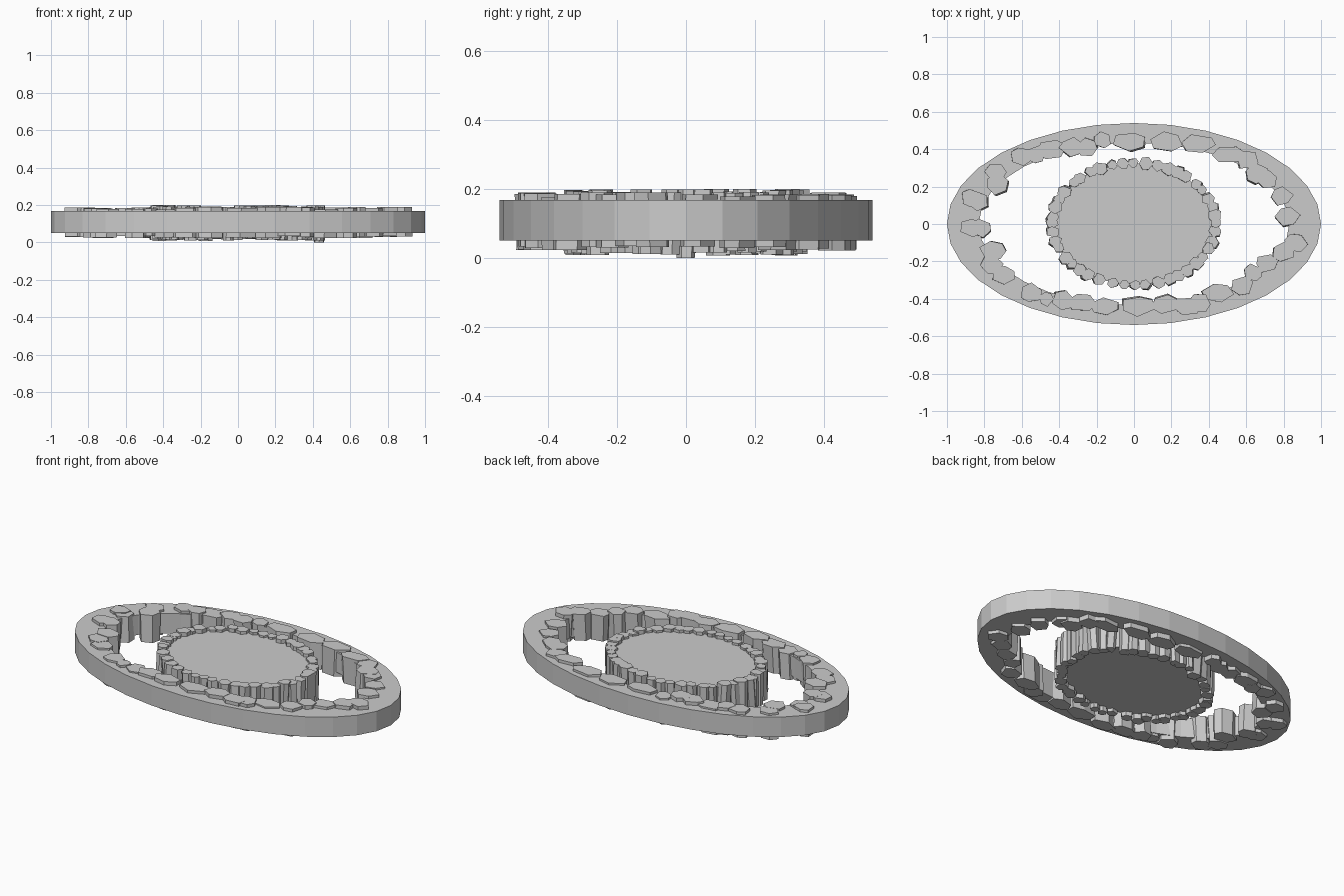
import bpy, bmesh, math, random

if "Cube" in bpy.data.objects:
    bpy.data.objects.remove(bpy.data.objects["Cube"])

random.seed(7)
SEG = 32


def make_object(name, bm):
    bmesh.ops.recalc_face_normals(bm, faces=bm.faces[:])
    mesh = bpy.data.meshes.new(name)
    bm.to_mesh(mesh)
    bm.free()
    obj = bpy.data.objects.new(name, mesh)
    bpy.context.collection.objects.link(obj)
    return obj


def ellipse(bm, rx, ry, z, n=SEG):
    return [bm.verts.new((rx * math.cos(2 * math.pi * i / n),
                          ry * math.sin(2 * math.pi * i / n), z)) for i in range(n)]


def bridge(bm, a, b):
    for i in range(len(a)):
        j = (i + 1) % len(a)
        bm.faces.new((a[i], a[j], b[j], b[i]))


def add_stone(bm, x, y, rx, ry, z0, z1):
    # irregular six-sided column with a slight lean
    phase = random.uniform(0, math.pi / 3)
    dx, dy = random.uniform(-.01, .01), random.uniform(-.008, .008)
    low, high = [], []
    for i in range(6):
        a = phase + i * math.pi / 3 + random.uniform(-.2, .2)
        k = random.uniform(.9, 1.1)
        px, py = rx * k * math.cos(a), ry * k * math.sin(a)
        low.append(bm.verts.new((x + px * .97 + dx, y + py * .97 + dy, z0)))
        high.append(bm.verts.new((x + px, y + py, z1)))
    bridge(bm, low, high)
    bm.faces.new(low[::-1])
    bm.faces.new(high)


# Outer elliptical band
bm = bmesh.new()
loops = [ellipse(bm, 1, .54, .05), ellipse(bm, 1, .54, .168),
         ellipse(bm, .83, .435, .168), ellipse(bm, .83, .435, .05)]
for i in range(4):
    bridge(bm, loops[i], loops[(i + 1) % 4])
make_object("outer_ring", bm)

# Central plate
bm = bmesh.new()
low, high = ellipse(bm, .43, .325, .038), ellipse(bm, .43, .325, .176)
bridge(bm, low, high)
bm.faces.new(low[::-1])
bm.faces.new(high)
make_object("centre_plate", bm)

# Stones lining the band: x, y, half width
outer = [
    (-.17, .45, .05), (-.02, .44, .095), (.17, .44, .09), (.34, .43, .09), (.50, .37, .09),
    (.61, .34, .06), (.66, .27, .065), (.71, .24, .06), (.79, .15, .06), (.82, .04, .065),
    (.86, -.10, .065), (.80, -.15, .06), (.71, -.21, .06), (.64, -.26, .05), (.58, -.33, .065),
    (.45, -.37, .085), (.35, -.42, .06), (.28, -.44, .075), (.17, -.43, .08), (.02, -.44, .095),
    (-.16, -.44, .08), (-.28, -.42, .085), (-.38, -.41, .06), (-.47, -.40, .04),
    (-.55, -.37, .065), (-.70, -.27, .065), (-.76, -.22, .06), (-.75, -.14, .075),
    (-.87, -.02, .06), (-.82, -.02, .06), (-.87, .14, .055), (-.83, .12, .055),
    (-.73, .21, .06), (-.74, .28, .055), (-.60, .36, .06), (-.52, .37, .05),
    (-.44, .40, .085), (-.33, .41, .07), (-.25, .41, .06)]
bm = bmesh.new()
for x, y, r in outer:
    add_stone(bm, x, y, r, min(r, .052), random.uniform(.02, .034), random.uniform(.176, .19))
make_object("outer_stones", bm)

# Smaller stones around the plate
bm = bmesh.new()
count = 44
for i in range(count):
    a = 2 * math.pi * (i + random.uniform(-.25, .25)) / count
    r = random.uniform(.028, .04)
    z0 = 0 if i == 0 else random.uniform(.006, .02)
    add_stone(bm, .437 * math.cos(a), .327 * math.sin(a), r, r * .92, z0, random.uniform(.186, .199))
make_object("plate_stones", bm)
